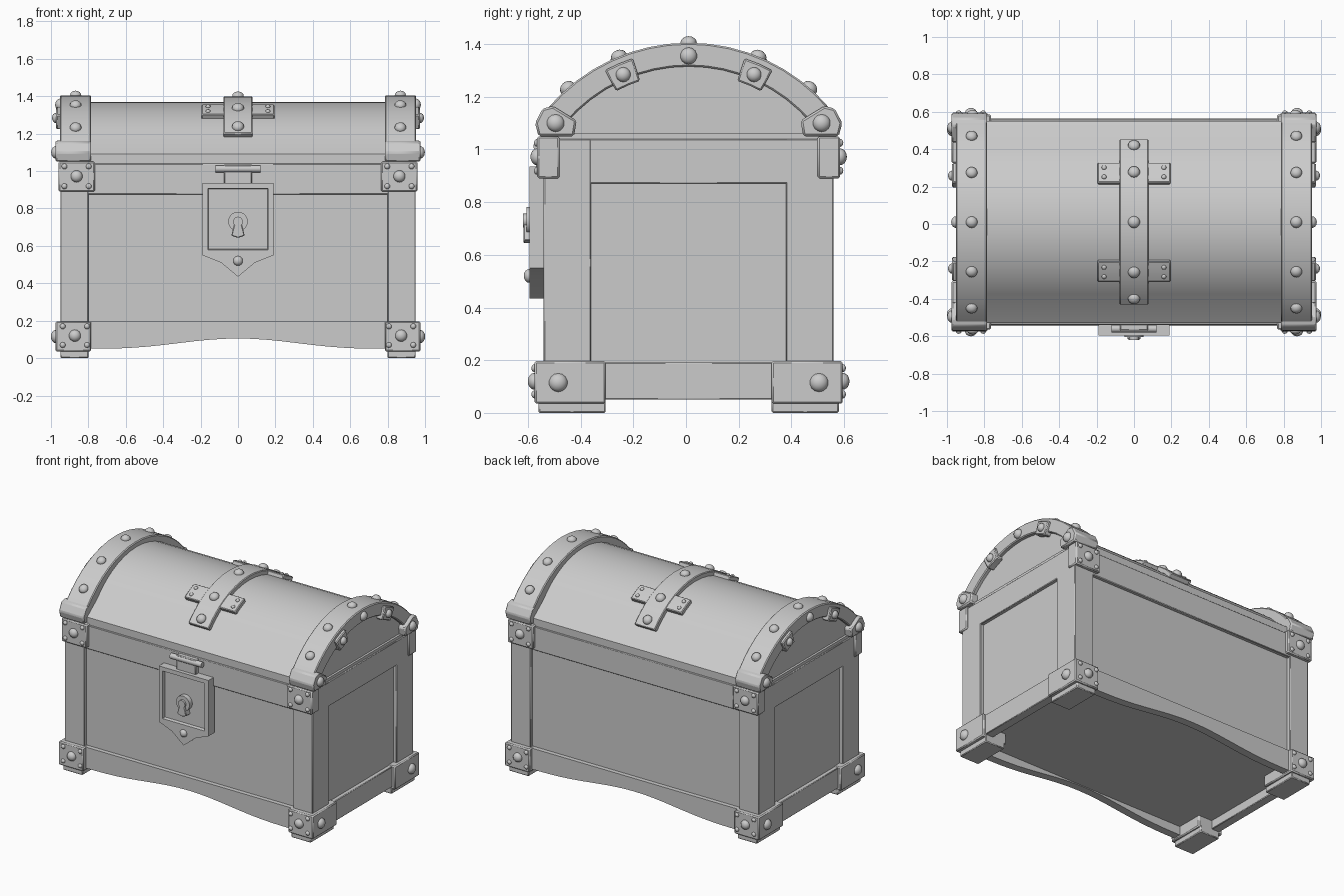
import bpy, bmesh
from math import sin, cos, asin, pi
from mathutils import Vector, Matrix

if "Cube" in bpy.data.objects:
    bpy.data.objects.remove(bpy.data.objects["Cube"])

CY = 0.01                      # depth centre of the chest body


def finish(name, bm, bevel=0.0):
    bmesh.ops.recalc_face_normals(bm, faces=bm.faces)
    me = bpy.data.meshes.new(name)
    bm.to_mesh(me)
    bm.free()
    ob = bpy.data.objects.new(name, me)
    bpy.context.collection.objects.link(ob)
    bpy.ops.object.select_all(action='DESELECT')
    bpy.context.view_layer.objects.active = ob
    ob.select_set(True)
    bpy.ops.object.shade_smooth_by_angle(angle=0.6)
    if bevel:
        m = ob.modifiers.new("bevel", 'BEVEL')
        m.width, m.segments = bevel, 1
    return ob


def prism(name, pts, axis, a, b, bevel=0.0):
    """Extrude a 2D outline along x (outline in y,z) or y (outline in x,z)."""
    bm = bmesh.new()
    at = (lambda p, t: (t, p[0], p[1])) if axis == 'x' else (lambda p, t: (p[0], t, p[1]))
    lo = [bm.verts.new(at(p, a)) for p in pts]
    hi = [bm.verts.new(at(p, b)) for p in pts]
    bm.faces.new(lo)
    bm.faces.new(hi[::-1])
    for i in range(len(pts)):
        j = (i + 1) % len(pts)
        bm.faces.new((lo[i], lo[j], hi[j], hi[i]))
    return finish(name, bm, bevel)


def box(name, x, y, z, bevel=0.0):
    return prism(name, [(x[0], z[0]), (x[1], z[0]), (x[1], z[1]), (x[0], z[1])], 'y', y[0], y[1], bevel)


def arc_prism(name, r0, r1, zc, a0, a1, n, x0, x1, bevel=0.0):
    angs = [a0 + (a1 - a0) * i / n for i in range(n + 1)]
    pts = [(CY + r1 * sin(a), zc + r1 * cos(a)) for a in angs]
    pts += [(CY + r0 * sin(a), zc + r0 * cos(a)) for a in reversed(angs)]
    return prism(name, pts, 'x', x0, x1, bevel)


def rivets(name, items):
    """Domed studs: (position, normal, radius)."""
    bm = bmesh.new()
    for pos, nrm, r in items:
        rot = Vector(nrm).to_track_quat('Z', 'Y').to_matrix().to_4x4()
        bmesh.ops.create_uvsphere(bm, u_segments=14, v_segments=8, radius=r,
                                  matrix=Matrix.Translation(pos) @ rot @ Matrix.Diagonal((1, 1, 0.8, 1)))
    return finish(name, bm)


def cyl(name, pos, r, depth, axis, r2=None):
    bm = bmesh.new()
    rot = Matrix.Rotation(pi / 2, 4, 'Y' if axis == 'x' else 'X')
    bmesh.ops.create_cone(bm, cap_ends=True, segments=20, radius1=r, radius2=r2 or r, depth=depth,
                          matrix=Matrix.Translation(pos) @ rot)
    return finish(name, bm)


def span(s, a, b, c=0.0):
    return tuple(sorted((c + s * a, c + s * b)))


# Recessed panels and floor
box("inner_panels", (-0.925, 0.925), (CY - 0.525, CY + 0.525), (0.11, 1.03))

# Posts, feet, corner brackets and lid end blocks at the four corners
studs = []
for sx in (-1, 1):
    for sy in (-1, 1):
        box("corner_post", span(sx, 0.80, 0.95), span(sy, 0.37, 0.55, CY), (0.10, 1.04), 0.004)
        box("foot", span(sx, 0.80, 0.95), span(sy, 0.315, 0.57, CY), (0, 0.05), 0.005)
        box("lower_bracket", span(sx, 0.785, 0.975), span(sy, 0.315, 0.585, CY), (0.035, 0.197), 0.007)
        box("upper_bracket", span(sx, 0.765, 0.96), span(sy, 0.49, 0.575, CY), (0.89, 1.05), 0.007)
        block = [(0.435, 1.05), (0.57, 1.05), (0.583, 1.10), (0.555, 1.155), (0.515, 1.165), (0.425, 1.11)]
        prism("lid_end_block", [(CY + sy * u, v) for u, v in block], 'x', sx * 0.785, sx * 0.975, 0.008)
        for zc, dz, y in ((0.12, 0.05, 0.585), (0.972, 0.053, 0.575)):
            xc = 0.872 if zc < 0.5 else 0.863
            n = (0, sy, 0)
            studs.append(((sx * xc, CY + sy * y, zc), n, 0.032))
            studs += [((sx * (xc + i * 0.065), CY + sy * y, zc + j * dz), n, 0.015)
                      for i in (-1, 1) for j in (-1, 1)]
        studs.append(((sx * 0.972, CY + sy * 0.495, 0.115), (sx, 0, 0), 0.036))
        studs.append(((sx * 0.972, CY + sy * 0.505, 1.10), (sx, 0, 0), 0.034))
rivets("corner_rivets", studs)

# Front and back rails, the lower one with a wavy underside
wave = [(0.79 * i / 10, 0.05 + 0.055 * (0.5 + 0.5 * cos(pi * i / 10)) ** 1.4) for i in range(-10, 11)]
for sy, side in ((-1, "front"), (1, "back")):
    prism(side + "_lower_rail", wave + [(0.79, 0.195), (-0.79, 0.195)], 'y',
          CY + sy * 0.50, CY + sy * 0.555)
    box(side + "_upper_rail", (-0.81, 0.81), span(sy, 0.50, 0.549, CY), (0.875, 1.04), 0.004)

# Side rails
for sx in (-1, 1):
    box("side_lower_rail", span(sx, 0.89, 0.953), (CY - 0.33, CY + 0.33), (0.05, 0.192), 0.004)
    box("side_upper_rail", span(sx, 0.89, 0.949), (CY - 0.40, CY + 0.40), (0.87, 1.04), 0.004)

# Lid: seat strip and barrel
box("lid_seat", (-0.94, 0.94), (CY - 0.54, CY + 0.54), (1.025, 1.06))
RB, ZB = 0.57, 0.80
half = asin(0.43 / RB)
arc = [(CY + RB * sin(a), ZB + RB * cos(a)) for a in (half * i / 7 for i in range(-7, 8))]
prism("lid_barrel", [(CY - 0.54, 1.055), (CY - 0.54, 1.09)] + arc + [(CY + 0.54, 1.09), (CY + 0.54, 1.055)],
      'x', -0.925, 0.925)

# Arched bands at both lid ends, with clamps and studs
RO, ZO = 0.70, 0.705
studs = []
for sx in (-1, 1):
    arc_prism("lid_band", 0.61, RO, ZO, -0.87, 0.87, 16, sx * 0.785, sx * 0.952, 0.006)
    for y in (-0.46, -0.265, 0, 0.265, 0.46):
        a = asin(y / RO)
        studs.append(((sx * 0.868, CY + RO * sin(a), ZO + RO * cos(a)), (0, sin(a), cos(a)), 0.031))
    for s in (-1, 1):
        a = s * 0.405
        arc_prism("band_clamp", 0.585, 0.675, ZO, a - 0.085, a + 0.085, 2, sx * 0.92, sx * 0.972, 0.006)
        studs.append(((sx * 0.972, CY + 0.63 * sin(a), ZO + 0.63 * cos(a)), (sx, 0, 0), 0.028))
    studs.append(((sx * 0.952, CY, 1.355), (sx, 0, 0), 0.032))
rivets("band_rivets", studs)

# Central lid strap with a cross arm on each slope
RS = RB + 0.03
end = asin(0.445 / RS)
arc_prism("lid_strap", RB - 0.015, RS, ZB, -end, end, 14, -0.078, 0.078, 0.005)
studs = []
for y in (-0.41, -0.268, 0, 0.268, 0.41):
    a = asin(y / RS)
    studs.append(((0, CY + RS * sin(a), ZB + RS * cos(a)), (0, sin(a), cos(a)), 0.032))
for s in (-1, 1):
    a0, a1 = sorted((s * asin(0.213 / RS), s * asin(0.322 / RS)))
    arc_prism("strap_cross_arm", RB - 0.015, RS - 0.004, ZB, a0, a1, 4, -0.195, 0.195, 0.005)
    for a in (a0 + 0.055, a1 - 0.055):
        studs += [((x, CY + (RS - 0.004) * sin(a), ZB + (RS - 0.004) * cos(a)), (0, sin(a), cos(a)), 0.013)
                  for x in (-0.16, 0.16)]
rivets("strap_rivets", studs)

# Lock plate: box with a sunken front, plus a pointed lower tip
bm = bmesh.new()
bmesh.ops.create_cube(bm, size=1, matrix=Matrix.Translation((0, -0.562, 0.743)) @ Matrix.Diagonal((0.38, 0.066, 0.386, 1)))
bm.normal_update()
face = [f for f in bm.faces if f.normal.y < -0.9]
bmesh.ops.inset_region(bm, faces=face, thickness=0.04)
bmesh.ops.inset_region(bm, faces=face, thickness=0.006)
bmesh.ops.translate(bm, verts=face[0].verts, vec=(0, 0.022, 0))
finish("lock_plate", bm)
prism("lock_plate_tip", [(-0.19, 0.55), (-0.09, 0.51), (0, 0.435), (0.09, 0.51), (0.19, 0.55)], 'y', -0.529, -0.595)
rivets("lock_rivet", [((0, -0.595, 0.52), (0, -1, 0), 0.026)])

# Keyhole boss and skirt
cyl("keyhole_boss", (0, -0.585, 0.73), 0.052, 0.04, 'y')
cyl("keyhole_centre", (0, -0.602, 0.73), 0.026, 0.034, 'y')
prism("keyhole_skirt", [(-0.016, 0.73), (-0.036, 0.655), (0, 0.643), (0.036, 0.655), (0.016, 0.73)],
      'y', -0.57, -0.617, 0.004)

# Hasp joining lid and lock
box("hasp", (-0.075, 0.075), (-0.57, -0.52), (0.92, 1.035), 0.005)
cyl("hasp_pin", (0, -0.56, 1.012), 0.019, 0.24, 'x')
